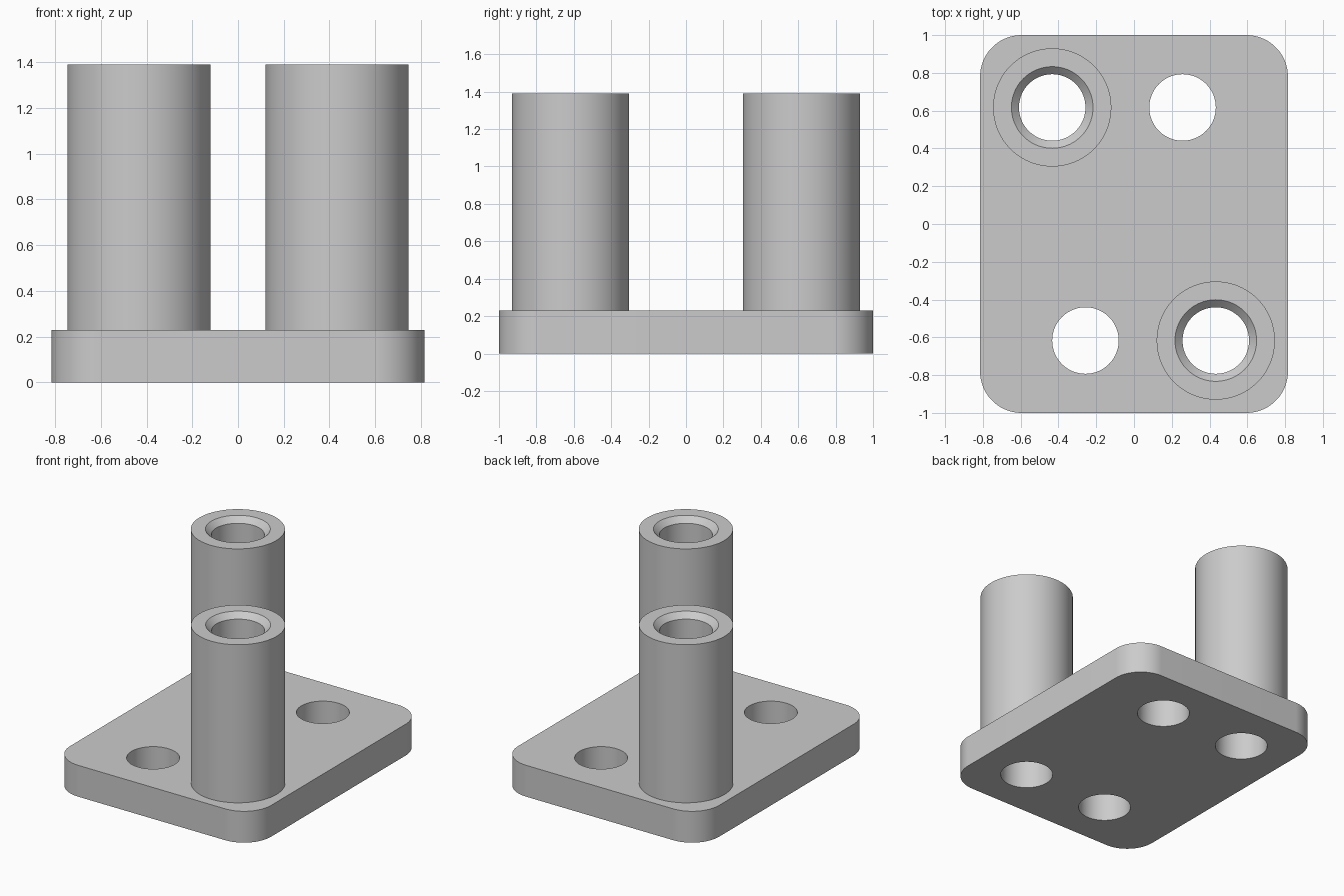
import bpy, bmesh
from math import sin, cos, pi, radians
from mathutils import Vector

cube = bpy.data.objects.get("Cube")
if cube:
    bpy.data.objects.remove(cube, do_unlink=True)

HALF_X, HALF_Y, PLATE_H, CORNER = 0.815, 1.0, 0.23, 0.22
TOP, TUBE_R, BORE_R, CHAMFER = 1.39, 0.313, 0.176, 0.04
TUBE_X, HOLE_X, ROW_Y = 0.433, 0.257, 0.617
STEPS = 96

grey = bpy.data.materials.new("plain grey")
grey.use_nodes = True
grey.diffuse_color = (0.6, 0.6, 0.6, 1)
grey.node_tree.nodes["Principled BSDF"].inputs["Base Color"].default_value = (0.6, 0.6, 0.6, 1)


def arc(cx, cy, r, start, sweep, steps):
    return [(cx + r * cos(start + sweep * i / steps),
             cy + r * sin(start + sweep * i / steps)) for i in range(steps + 1)]


def finish(obj):
    """Smooth the round walls and keep the rims sharp."""
    bpy.ops.object.select_all(action='DESELECT')
    obj.select_set(True)
    bpy.context.view_layer.objects.active = obj
    bpy.ops.object.shade_smooth_by_angle(angle=radians(30))


def add_mesh(name, bm):
    bmesh.ops.remove_doubles(bm, verts=bm.verts, dist=1e-5)
    bmesh.ops.recalc_face_normals(bm, faces=bm.faces)
    mesh = bpy.data.meshes.new(name)
    bm.to_mesh(mesh)
    bm.free()
    mesh.materials.append(grey)
    obj = bpy.data.objects.new(name, mesh)
    bpy.context.collection.objects.link(obj)
    finish(obj)


# Base plate: rounded rectangle with four through holes, extruded
outline = []
for k, (sx, sy) in enumerate([(1, 1), (-1, 1), (-1, -1), (1, -1)]):
    outline += arc(sx * (HALF_X - CORNER), sy * (HALF_Y - CORNER),
                   CORNER, k * pi / 2, pi / 2, STEPS // 4)
loops = [outline]
for s in (1, -1):
    for x in (-TUBE_X * s, HOLE_X * s):
        loops.append(arc(x, ROW_Y * s, BORE_R, 0, 2 * pi, STEPS)[:-1])

curve = bpy.data.curves.new("plate outline", 'CURVE')
curve.dimensions = '2D'
curve.fill_mode = 'BOTH'
curve.extrude = PLATE_H / 2
for loop in loops:
    spline = curve.splines.new('POLY')
    spline.points.add(len(loop) - 1)
    for point, (x, y) in zip(spline.points, loop):
        point.co = (x, y, 0, 1)
    spline.use_cyclic_u = True
helper = bpy.data.objects.new("plate outline", curve)
bpy.context.collection.objects.link(helper)
bpy.context.view_layer.update()
graph = bpy.context.evaluated_depsgraph_get()
solid = bpy.data.meshes.new_from_object(helper.evaluated_get(graph))
bm = bmesh.new()
bm.from_mesh(solid)
bmesh.ops.translate(bm, verts=bm.verts, vec=(0, 0, PLATE_H / 2))
bpy.data.objects.remove(helper, do_unlink=True)
bpy.data.meshes.remove(solid)
add_mesh("base_plate", bm)

# Tubes: outer wall, flat rim, chamfer and bore turned about the axis
profile = [(TUBE_R, PLATE_H), (TUBE_R, TOP), (BORE_R + CHAMFER, TOP),
           (BORE_R, TOP - CHAMFER), (BORE_R, PLATE_H)]
for name, s in (("back_right_tube", 1), ("front_left_tube", -1)):
    centre = Vector((-TUBE_X * s, ROW_Y * s, 0))
    bm = bmesh.new()
    verts = [bm.verts.new(centre + Vector((r, 0, z))) for r, z in profile]
    edges = [bm.edges.new(pair) for pair in zip(verts, verts[1:])]
    bmesh.ops.spin(bm, geom=verts + edges, cent=centre, axis=(0, 0, 1),
                   angle=2 * pi, steps=STEPS, use_duplicate=False)
    add_mesh(name, bm)
